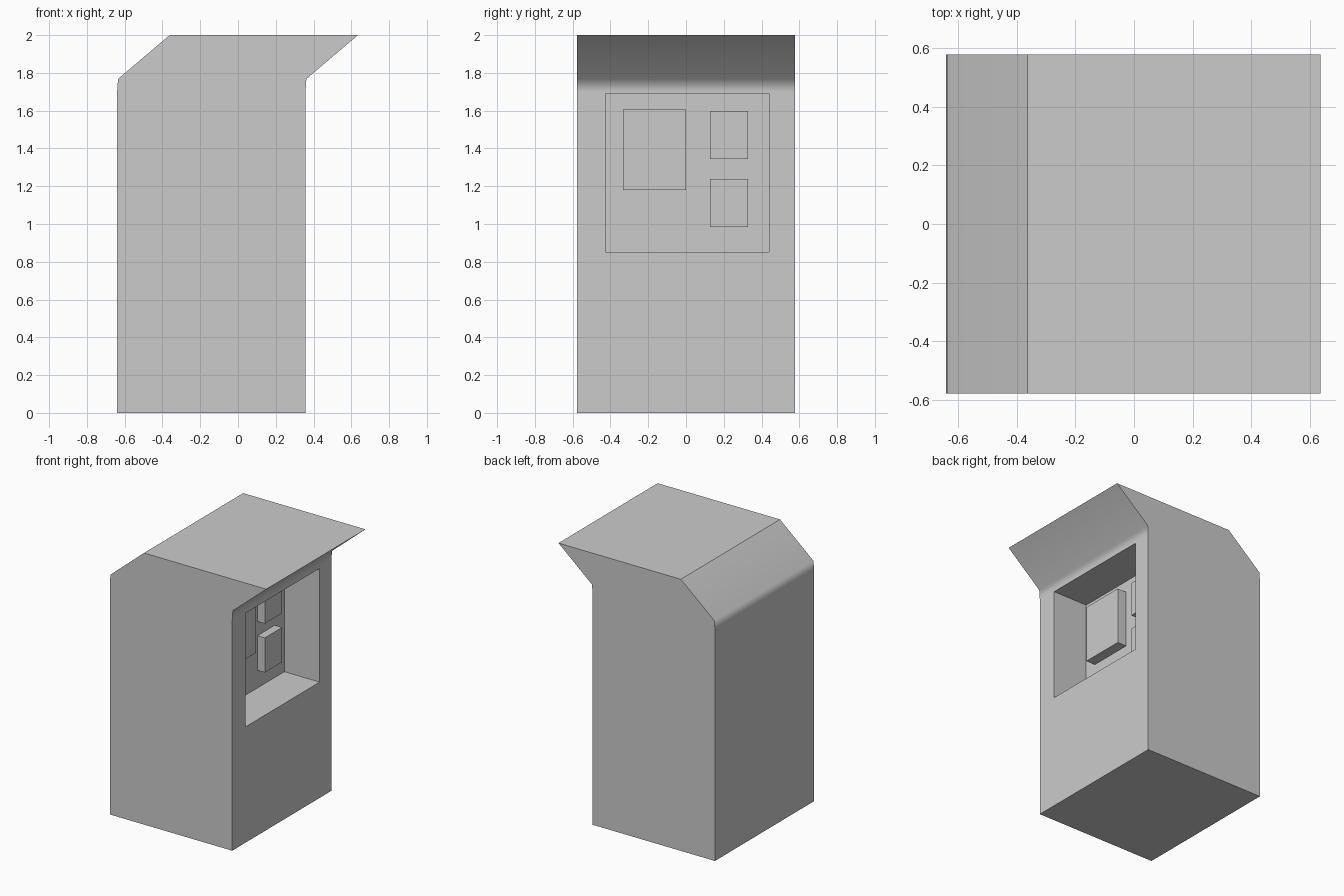
import bpy, bmesh

if "Cube" in bpy.data.objects:
    bpy.data.objects.remove(bpy.data.objects["Cube"])

HALF = 0.577      # half width along y
BACK = 0.07       # x of the recess back wall


def to_object(name, bm):
    bmesh.ops.recalc_face_normals(bm, faces=bm.faces[:])
    mesh = bpy.data.meshes.new(name)
    bm.to_mesh(mesh)
    bm.free()
    obj = bpy.data.objects.new(name, mesh)
    bpy.context.collection.objects.link(obj)
    return obj


def box(name, x, y, z):
    bm = bmesh.new()
    bmesh.ops.create_cube(bm, size=1)
    for v in bm.verts:
        v.co = [a + (c + 0.5) * (b - a) for c, (a, b) in zip(v.co, (x, y, z))]
    return to_object(name, bm)


# Cabinet: side profile extruded across y
profile = [(-0.64, 0), (0.357, 0), (0.357, 1.70), (0.362, 1.768),
           (0.635, 2), (-0.362, 2), (-0.635, 1.768), (-0.64, 1.70)]
bm = bmesh.new()
side = bm.faces.new([bm.verts.new((x, -HALF, z)) for x, z in profile])
ret = bmesh.ops.extrude_face_region(bm, geom=[side], use_keep_orig=True)
for v in ret["geom"]:
    if isinstance(v, bmesh.types.BMVert):
        v.co.y = HALF
bm.normal_update()
# Front and rear walls blend smoothly into the canopy slopes
for f in bm.faces:
    f.smooth = abs(f.normal.x) > 0.5
cabinet = to_object("cabinet", bm)

# Recess cut into the front wall
cutter = box("recess_cutter", (BACK, 0.6), (-0.425, 0.44), (0.853, 1.69))
cutter.hide_render = True
cutter.hide_set(True)
cut = cabinet.modifiers.new("recess", "BOOLEAN")
cut.operation = "DIFFERENCE"
cut.solver = "EXACT"
cut.object = cutter
blend = cabinet.modifiers.new("blend", "WEIGHTED_NORMAL")
blend.keep_sharp = True

# Raised panels on the recess back wall
box("screen", (BACK, 0.145), (-0.334, 0.0), (1.18, 1.605))
for name, z in (("upper_keypad", 1.343), ("lower_keypad", 0.983)):
    box(name, (BACK, 0.13), (0.126, 0.329), (z, z + 0.255))
